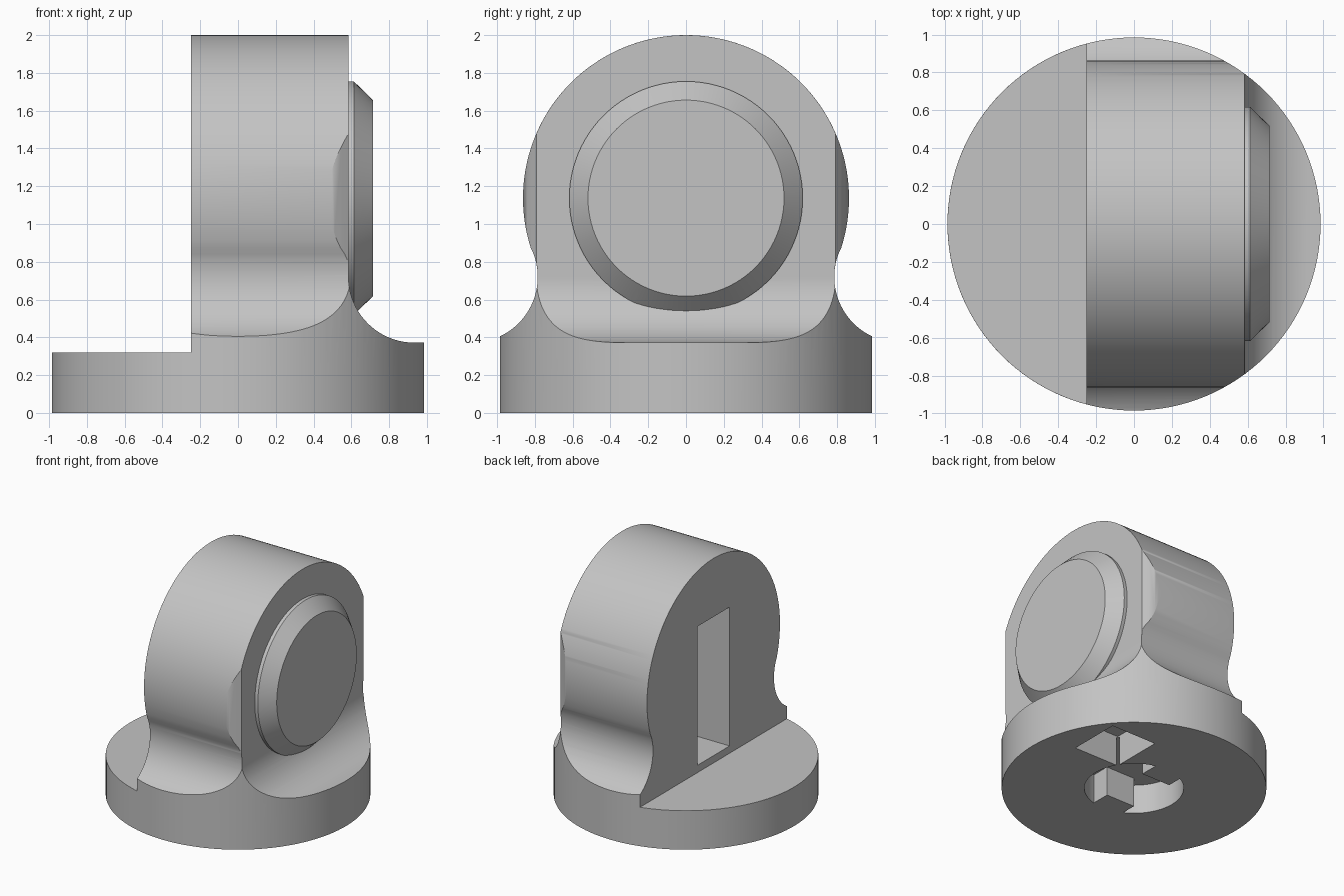
import bpy, bmesh
from math import sin, cos, pi, radians
from mathutils import Matrix, Vector

if "Cube" in bpy.data.objects:
    bpy.data.objects.remove(bpy.data.objects["Cube"])

R = 0.985                     # base radius
HEAD_R, HEAD_Z = 0.863, 1.137  # round head
FIL, FIL_Z = 0.348, 0.72       # flare radius and centre height
BACK, FACE = -0.25, 0.585      # flat sides of the head

grey = bpy.data.materials.new("light grey")
grey.use_nodes = True
grey.diffuse_color = (0.55, 0.55, 0.55, 1)
grey.node_tree.nodes["Principled BSDF"].inputs["Base Color"].default_value = (0.55, 0.55, 0.55, 1)


def to_object(name, bm):
    bmesh.ops.recalc_face_normals(bm, faces=bm.faces)
    me = bpy.data.meshes.new(name)
    bm.to_mesh(me)
    bm.free()
    me.materials.append(grey)
    ob = bpy.data.objects.new(name, me)
    bpy.context.collection.objects.link(ob)
    return ob


def prism(name, pts, place, depth):
    """Extrude a 2D outline; place turns (a, b) into a 3D point."""
    bm = bmesh.new()
    face = bm.faces.new([bm.verts.new(place(a, b)) for a, b in pts])
    ext = bmesh.ops.extrude_face_region(bm, geom=[face])["geom"]
    bmesh.ops.translate(bm, vec=depth, verts=[v for v in ext if isinstance(v, bmesh.types.BMVert)])
    return to_object(name, bm)


def box(name, lo, hi):
    bm = bmesh.new()
    bmesh.ops.create_cube(bm, size=1)
    lo, hi = Vector(lo), Vector(hi)
    for v in bm.verts:
        v.co = (lo + hi) / 2 + Vector([c * s for c, s in zip(v.co, hi - lo)])
    return to_object(name, bm)


def cylinder(name, r, z0, z1, segs):
    bm = bmesh.new()
    bmesh.ops.create_cone(bm, cap_ends=True, segments=segs, radius1=r, radius2=r, depth=z1 - z0,
                          matrix=Matrix.Translation((0, 0, (z0 + z1) / 2)))
    return to_object(name, bm)


def arc(ca, cb, r, start, end, n):
    angles = [radians(start + (end - start) * i / n) for i in range(n + 1)]
    return [(ca + r * cos(t), cb + r * sin(t)) for t in angles]


def combine(ob, other, op):
    mod = ob.modifiers.new("cut", 'BOOLEAN')
    mod.object, mod.operation, mod.solver = other, op, 'EXACT'
    bpy.context.view_layer.objects.active = ob
    bpy.ops.object.modifier_apply(modifier=mod.name)
    bpy.data.objects.remove(other)


# Body: a round column trimmed by a side outline and a front outline
body = cylinder("body", R, 0, 2.2, 128)
side = [(-1.2, -0.1), (-1.2, 0.32), (BACK, 0.32), (BACK, 2.3), (FACE, 2.3)]
side += arc(FACE + FIL, FIL_Z, FIL, 180, 270, 20) + [(1.2, FIL_Z - FIL), (1.2, -0.1)]
combine(body, prism("side_trim", side, lambda a, b: (a, -1.3, b), (0, 2.6, 0)), 'INTERSECT')

tilt = 20.2
flare = arc(1.133, FIL_Z, FIL, 270, 180 - tilt, 24)
half = [(1.2, -0.1), (1.2, FIL_Z - FIL)] + flare + arc(0, HEAD_Z, HEAD_R, -tilt, 90, 44)[1:]
outline = half + [(-a, b) for a, b in reversed(half[:-1])]
combine(body, prism("front_trim", outline, lambda a, b: (-1.3, a, b), (2.6, 0, 0)), 'INTERSECT')

# Soft rims on the head and the base step
bm = bmesh.new()
bm.from_mesh(body.data)
bmesh.ops.remove_doubles(bm, verts=bm.verts, dist=0.0005)


def on(edge, axis, value):
    return all(abs(v.co[axis] - value) < 0.001 for v in edge.verts)


rims = []
for e in bm.edges:
    low = min(v.co.z for v in e.verts)
    sharp = len(e.link_faces) == 2 and e.calc_face_angle(0) > 1
    if not sharp:
        continue
    if (on(e, 0, BACK) and low > 0.42) or (on(e, 0, FACE) and low > 0.73):
        rims.append(e)
    elif on(e, 2, 0.32) and not on(e, 0, BACK):
        rims.append(e)
bmesh.ops.bevel(bm, geom=rims, offset=0.015, offset_type='OFFSET', segments=3, profile=0.5,
                affect='EDGES', clamp_overlap=True)
bm.to_mesh(body.data)
bm.free()

# Chamfered round cap on the face
bm = bmesh.new()
rings = []
for x, r in [(0.4, 0.618), (0.613, 0.618), (0.715, 0.519)]:
    rings.append([bm.verts.new((x, b, HEAD_Z + a)) for a, b in arc(0, 0, r, 0, 360, 96)[:-1]])
for r0, r1 in zip(rings, rings[1:]):
    for i in range(96):
        j = (i + 1) % 96
        bm.faces.new((r0[i], r0[j], r1[j], r1[i]))
bm.faces.new(rings[0])
bm.faces.new(rings[-1])
combine(body, to_object("cap", bm), 'UNION')

# Tall slot in the back of the head
combine(body, box("slot", (BACK - 0.2, -0.209, 0.38), (0.25, 0.209, 1.52)), 'DIFFERENCE')

# Underside socket with two tabs, centre hole and square pocket
socket = cylinder("socket", 0.37, -0.1, 0.24, 64)
for s in (-1, 1):
    near, far = sorted((s * 0.205, s * 0.5))
    combine(socket, box("tab", (-0.17, near, -0.2), (0.09, far, 0.3)), 'DIFFERENCE')
combine(body, socket, 'DIFFERENCE')
combine(body, cylinder("hole", 0.04, 0.2, 0.45, 24), 'DIFFERENCE')
combine(body, box("pocket", (0.31, 0.18, -0.1), (0.72, 0.61, 0.25)), 'DIFFERENCE')

# Smooth shading with crisp edges
bpy.ops.object.select_all(action='DESELECT')
body.select_set(True)
bpy.context.view_layer.objects.active = body
bpy.ops.object.shade_smooth_by_angle(angle=radians(32))
weighted = body.modifiers.new("even_shading", 'WEIGHTED_NORMAL')
weighted.keep_sharp = True
